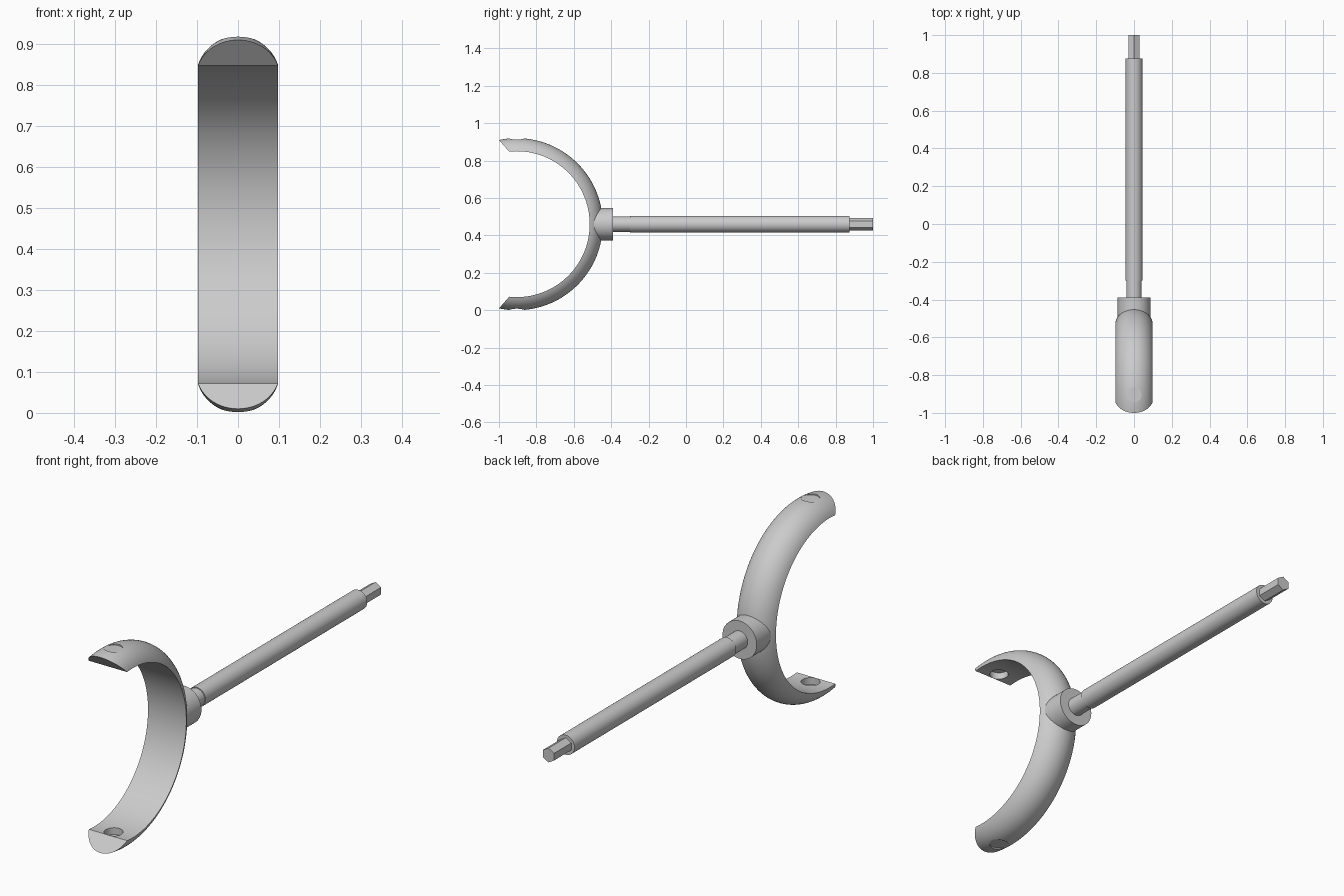
import bpy, bmesh
from math import sin, cos, pi, radians, sqrt, asin
from mathutils import Vector

if "Cube" in bpy.data.objects:
    bpy.data.objects.remove(bpy.data.objects["Cube"])

ZC, YC = 0.46, -0.905          # centre of the fork ring
R_IN, R_OUT, HALF_W = 0.39, 0.46, 0.0975


def finish(name, bm):
    bmesh.ops.recalc_face_normals(bm, faces=bm.faces)
    me = bpy.data.meshes.new(name)
    bm.to_mesh(me)
    bm.free()
    ob = bpy.data.objects.new(name, me)
    bpy.context.collection.objects.link(ob)
    return ob


def smooth(ob, angle=30):
    bpy.ops.object.select_all(action='DESELECT')
    ob.select_set(True)
    bpy.context.view_layer.objects.active = ob
    bpy.ops.object.shade_smooth_by_angle(angle=radians(angle))


def turned(name, stations, sides=64, phase=0.0):
    """Solid of rings along y; stations are (y, radius)."""
    bm = bmesh.new()
    rings = []
    for y, r in stations:
        rings.append([bm.verts.new((r * cos(phase + 2 * pi * i / sides), y,
                                    ZC + r * sin(phase + 2 * pi * i / sides)))
                      for i in range(sides)])
    for a, b in zip(rings, rings[1:]):
        for i in range(sides):
            j = (i + 1) % sides
            bm.faces.new((a[i], a[j], b[j], b[i]))
    bm.faces.new(rings[0])
    bm.faces.new(rings[-1])
    return finish(name, bm)


# Fork: D-shaped section (flat inside, domed outside) swept round the ring
h = R_OUT - R_IN
dome = (HALF_W ** 2 + h ** 2) / (2 * h)
spread = asin(HALF_W / dome)
section = []
for i in range(25):
    t = -spread + 2 * spread * i / 24
    section.append((dome * sin(t), R_OUT - dome + dome * cos(t)))

bm = bmesh.new()
rings = []
STEPS = 112
for k in range(STEPS + 1):
    a = radians(-112 + 224 * k / STEPS)
    rings.append([bm.verts.new((x, YC + r * cos(a), ZC + r * sin(a)))
                  for x, r in section])
n = len(section)
for a, b in zip(rings, rings[1:]):
    for i in range(n):
        j = (i + 1) % n
        bm.faces.new((a[i], a[j], b[j], b[i]))
bm.faces.new(rings[0])
bm.faces.new(rings[-1])

# Slanted cuts at both tips
for s in (1, -1):
    cut = bmesh.ops.bisect_plane(
        bm, geom=bm.verts[:] + bm.edges[:] + bm.faces[:], dist=1e-6,
        plane_co=Vector((0, -1.0, ZC + s * 0.45)),
        plane_no=Vector((0, -0.059, -s * 0.052)).normalized(),
        clear_outer=False)
    edges = [e for e in cut['geom_cut'] if isinstance(e, bmesh.types.BMEdge)]
    # remove only the waste beyond this tip
    no = Vector((0, -0.059, -s * 0.052)).normalized()
    waste = [f for f in bm.faces
             if (f.calc_center_median() - Vector((0, -1.0, ZC + s * 0.45))).dot(no) > 1e-5
             and (f.calc_center_median().z - ZC) * s > 0
             and f.calc_center_median().y < YC - 0.01]
    bmesh.ops.delete(bm, geom=waste, context='FACES')
    bmesh.ops.holes_fill(bm, edges=[e for e in bm.edges if e.is_boundary], sides=0)
fork = finish("fork", bm)

# Pin seats: a blind hole inside and a flat spot outside each tip
cutters = []
for s in (1, -1):
    for lo, hi in ((0.36, 0.42), (0.452, 0.50)):
        bpy.ops.mesh.primitive_cylinder_add(
            vertices=40, radius=0.04, depth=hi - lo,
            location=(0, YC, ZC + s * (lo + hi) / 2))
        c = bpy.context.object
        c.name = "pin_seat_cutter"
        c.hide_render = True
        cutters.append(c)
for c in cutters:
    mod = fork.modifiers.new("pin_seat", 'BOOLEAN')
    mod.operation, mod.solver, mod.object = 'DIFFERENCE', 'EXACT', c
    bpy.ops.object.select_all(action='DESELECT')
    fork.select_set(True)
    bpy.context.view_layer.objects.active = fork
    bpy.ops.object.modifier_apply(modifier=mod.name)
for c in cutters:
    bpy.data.objects.remove(c)
smooth(fork)

# Collar joining fork and shaft
smooth(turned("collar", [(-0.50, 0.087), (-0.39, 0.087)]))

# Shaft with a slightly thinner neck
smooth(turned("shaft", [(-0.395, 0.041), (-0.30, 0.041),
                        (-0.30, 0.045), (0.875, 0.045)]))

# Hexagonal drive end
turned("hex_drive", [(0.87, 0.033), (1.0, 0.033)], sides=6, phase=pi / 2)
